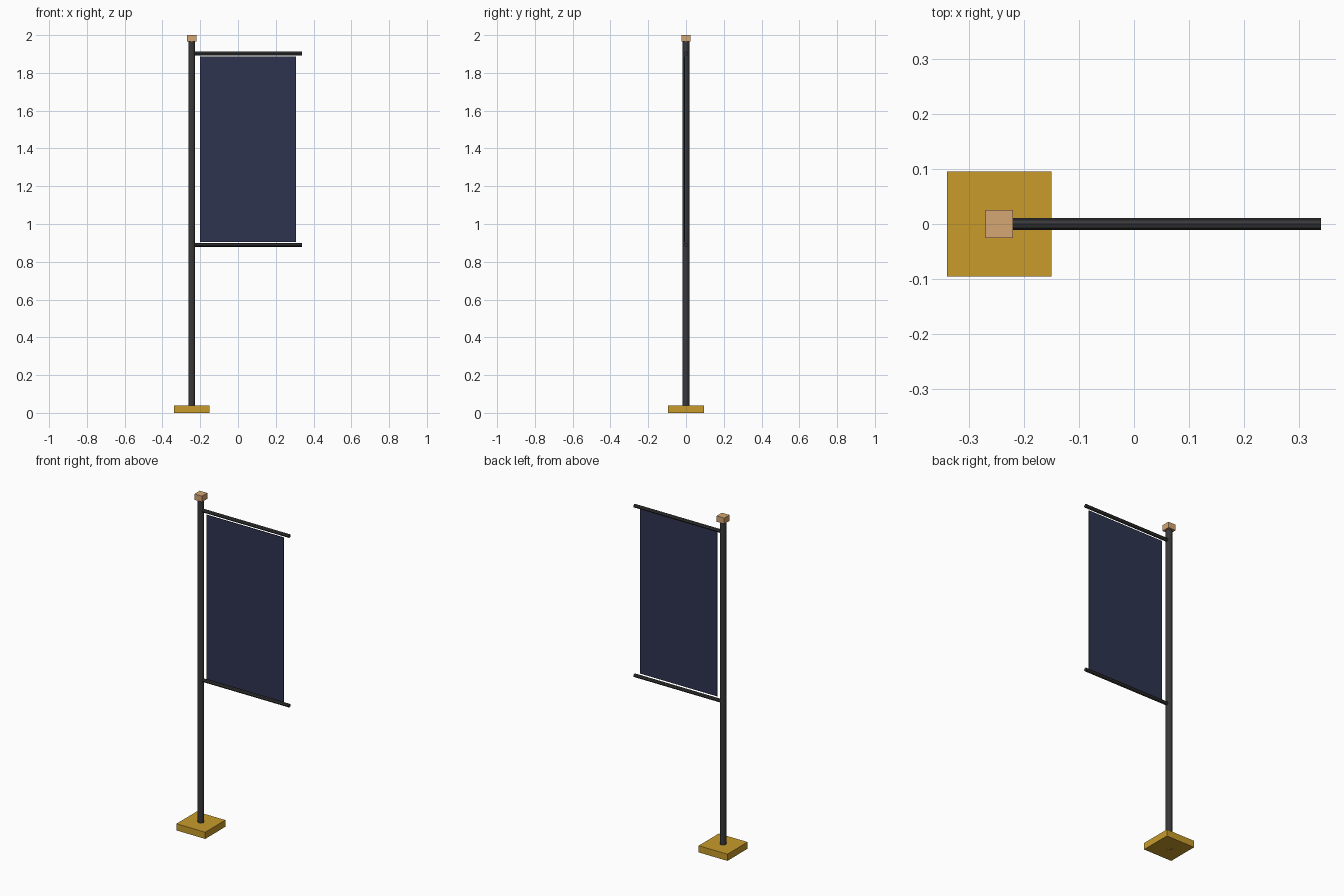
import bpy
from math import pi

if "Cube" in bpy.data.objects:
    bpy.data.objects.remove(bpy.data.objects["Cube"])

POLE_X = -0.245


def material(name, rgb):
    m = bpy.data.materials.new(name)
    m.diffuse_color = (*rgb, 1)
    m.use_nodes = True
    m.node_tree.nodes["Principled BSDF"].inputs["Base Color"].default_value = m.diffuse_color
    return m


DARK = material("dark_metal", (0.04, 0.04, 0.043))
NAVY = material("navy_cloth", (0.026, 0.034, 0.08))
GOLD = material("gold", (0.58, 0.33, 0.024))
TAN = material("tan", (0.66, 0.38, 0.17))


def box(name, center, size, mat):
    bpy.ops.mesh.primitive_cube_add(size=1, location=center)
    ob = bpy.context.object
    ob.name = name
    ob.scale = size
    bpy.ops.object.transform_apply(location=False, rotation=False, scale=True)
    ob.data.materials.append(mat)
    return ob


def rod(name, center, radius, length, sides, mat, rotation=(0, 0, 0)):
    bpy.ops.mesh.primitive_cylinder_add(vertices=sides, radius=radius, depth=length,
                                        location=center, rotation=rotation)
    ob = bpy.context.object
    ob.name = name
    ob.data.materials.append(mat)
    return ob


# Square foot, upright pole and square finial
box("base", (POLE_X, 0, 0.02), (0.19, 0.19, 0.04), GOLD)
rod("pole", (POLE_X, 0, 0.985), 0.018, 1.97, 12, DARK)
box("pole_cap", (POLE_X, 0, 1.9825), (0.05, 0.05, 0.035), TAN)

# Horizontal arms that start inside the pole
arm_start, arm_end = POLE_X, 0.34
for name, z in (("upper_arm", 1.902), ("lower_arm", 0.89)):
    rod(name, ((arm_start + arm_end) / 2, 0, z), 0.0105, arm_end - arm_start,
        8, DARK, (0, pi / 2, 0))

# Thin banner hung at the front of the arms
box("banner", (0.053, -0.008, 1.397), (0.51, 0.004, 0.982), NAVY)
